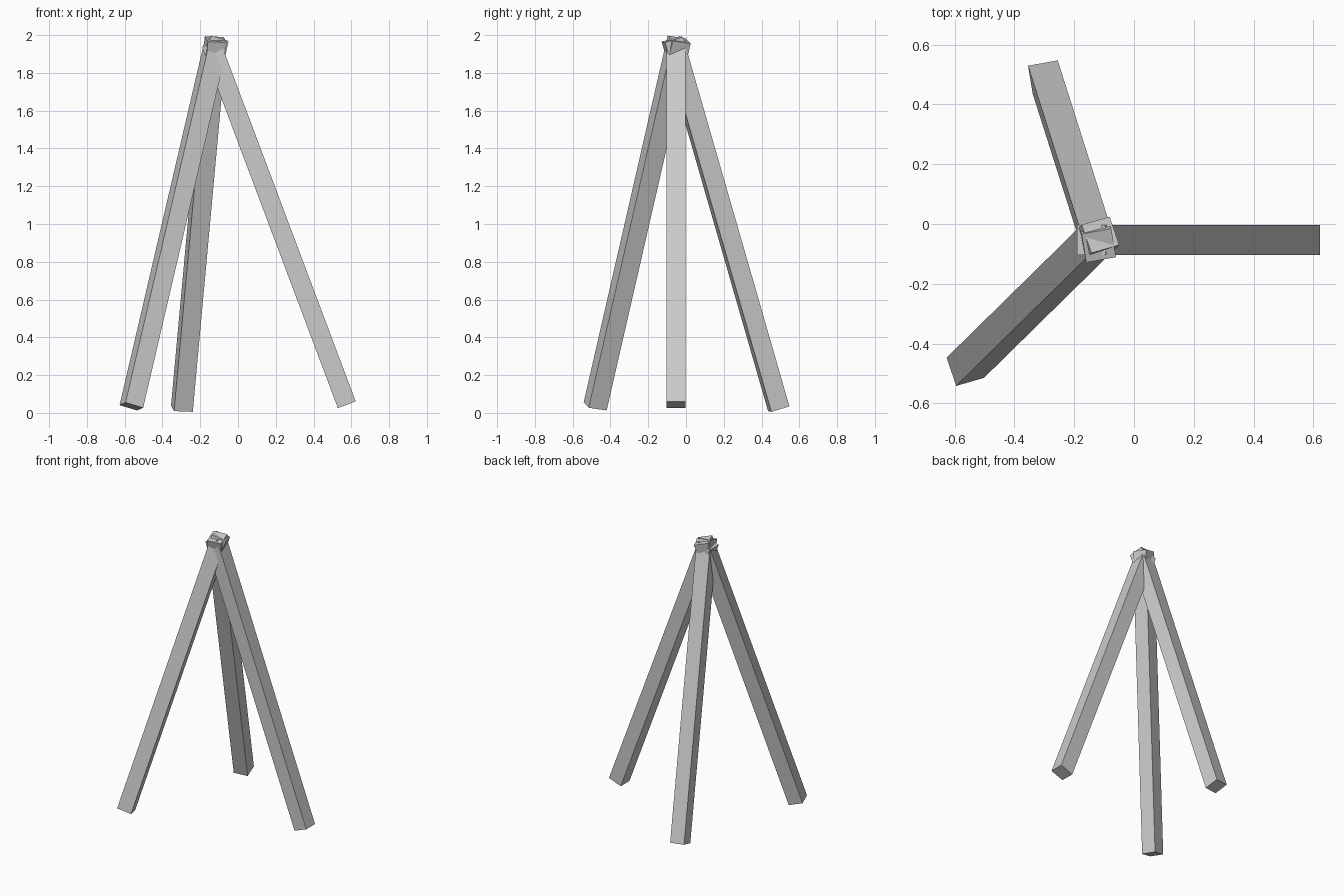
import bpy
from mathutils import Vector, Matrix

if "Cube" in bpy.data.objects:
    bpy.data.objects.remove(bpy.data.objects["Cube"])

LENGTH, WIDTH = 2.043, 0.101


def beam(name, foot, direction, side):
    """Square timber from the foot centre along direction; side sets its roll."""
    d = Vector(direction).normalized()
    u = Vector(side)
    u = (u - d * u.dot(d)).normalized()
    v = d.cross(u)
    centre = Vector(foot) + d * LENGTH / 2
    bpy.ops.mesh.primitive_cube_add(size=1)
    ob = bpy.context.object
    ob.name = name
    rot = Matrix((u, v, d)).transposed().to_4x4()
    ob.data.transform(Matrix.Translation(centre) @ rot
                      @ Matrix.Diagonal((WIDTH, WIDTH, LENGTH, 1)))
    return ob


# Three leaning legs crossing at the top
beam("right_leg", (0.576, -0.054, 0.043), (-0.376, 0, 1), (0, 1, 0))
beam("back_leg", (-0.297, 0.491, 0.022), (0.0916, -0.288, 1), (0.1, 0.018, -0.004))
beam("front_left_leg", (-0.5645, -0.481, 0.034), (0.233, 0.229, 1), (0.032, -0.095, 0.0144))
